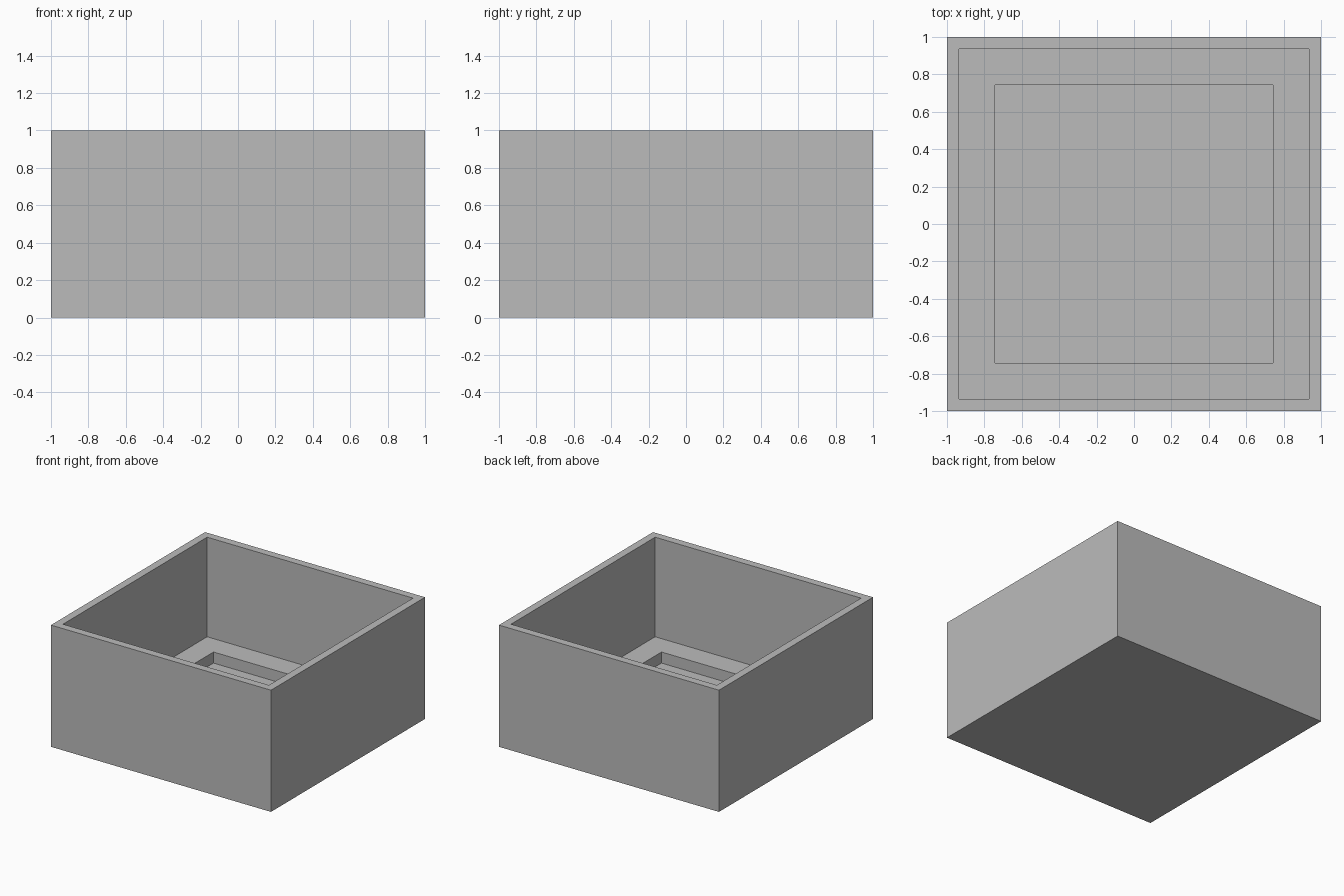
import bpy
import bmesh

cube = bpy.data.objects.get("Cube")
if cube:
    bpy.data.objects.remove(cube, do_unlink=True)

UNIT = 1 / 11          # wall thickness
WIDTH, HEIGHT = 2.0, 1.0

# Plain grey material
grey = bpy.data.materials.new("plain_grey")
grey.use_nodes = True
colour = (0.5, 0.5, 0.5, 1)
grey.diffuse_color = colour
grey.node_tree.nodes["Principled BSDF"].inputs["Base Color"].default_value = colour


def sink(bm, face, margin, depth):
    """Inset a horizontal face and push it down to form a square pocket."""
    bmesh.ops.inset_region(bm, faces=[face], thickness=margin)
    result = bmesh.ops.extrude_discrete_faces(bm, faces=[face])
    floor = result["faces"][0]
    bmesh.ops.translate(bm, verts=floor.verts, vec=(0, 0, -depth))
    return floor


# Solid block
bm = bmesh.new()
bmesh.ops.create_cube(bm, size=1)
bmesh.ops.scale(bm, verts=bm.verts, vec=(WIDTH, WIDTH, HEIGHT))
bmesh.ops.translate(bm, verts=bm.verts, vec=(0, 0, HEIGHT / 2))

# Main cavity, then the shallow recess in its floor
top = max(bm.faces, key=lambda f: f.calc_center_median().z)
cavity_floor = sink(bm, top, UNIT, 9 * UNIT)
sink(bm, cavity_floor, 3 * UNIT, UNIT)
bmesh.ops.recalc_face_normals(bm, faces=bm.faces)

mesh = bpy.data.meshes.new("open_box")
bm.to_mesh(mesh)
bm.free()
mesh.materials.append(grey)
box = bpy.data.objects.new("open_box", mesh)
bpy.context.collection.objects.link(box)
